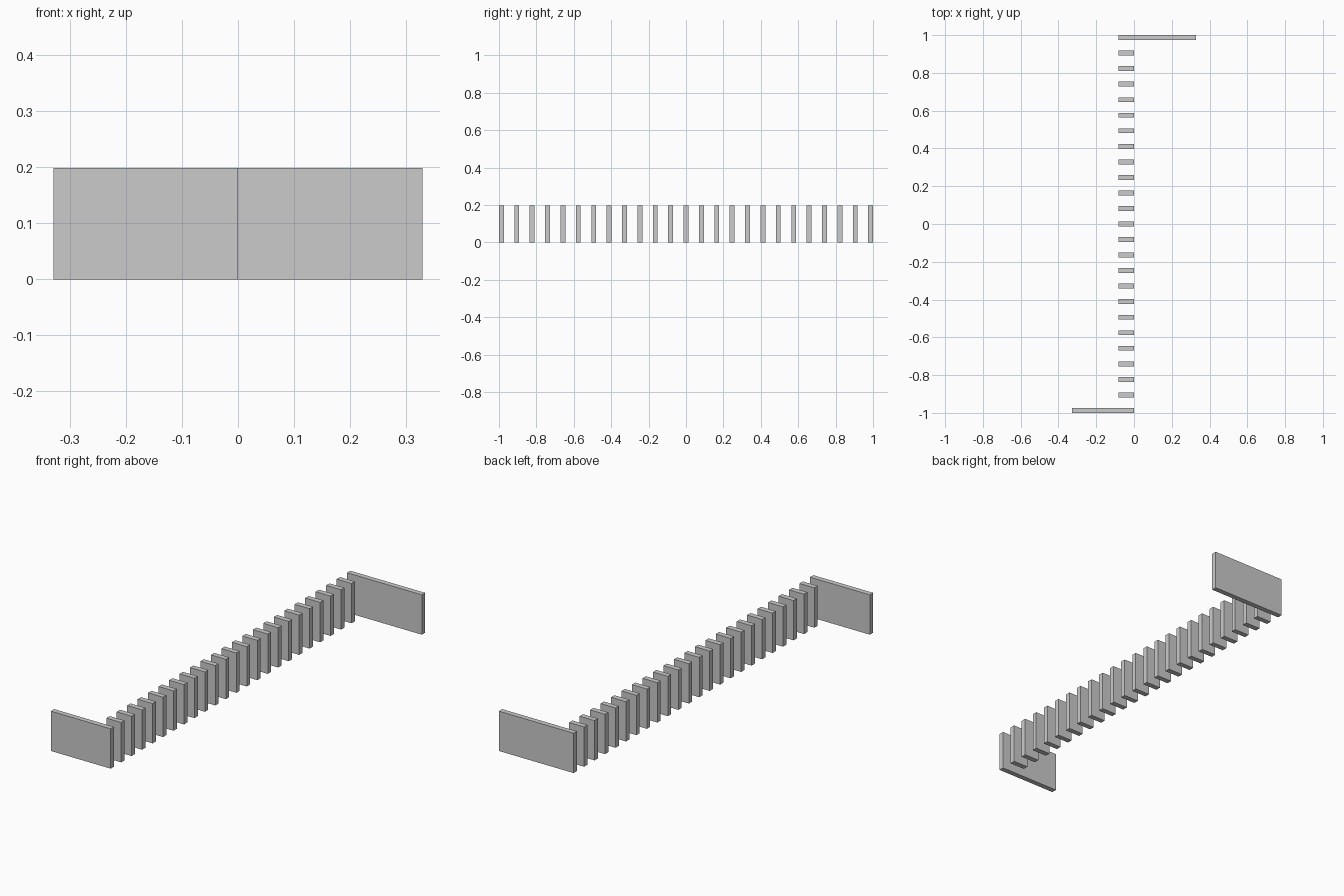
import bpy

if "Cube" in bpy.data.objects:
    bpy.data.objects.remove(bpy.data.objects["Cube"])

HEIGHT = 0.198
THICK = 0.026
COUNT = 25
PITCH = (2.0 - THICK) / (COUNT - 1)


def plate(name, x0, x1, y):
    """Upright flat board standing on z = 0, centred on y."""
    bpy.ops.mesh.primitive_cube_add(size=1, location=((x0 + x1) / 2, y, HEIGHT / 2))
    obj = bpy.context.object
    obj.name = name
    obj.scale = (x1 - x0, THICK, HEIGHT)
    bpy.ops.object.transform_apply(location=False, rotation=False, scale=True)
    return obj


# Row of short slats between the two end plates
for i in range(1, COUNT - 1):
    plate(f"slat_{i:02d}", -0.082, 0.0, -1 + THICK / 2 + i * PITCH)

# Long end plates pointing opposite ways
plate("front_end_plate", -0.329, 0.0, -1 + THICK / 2)
plate("back_end_plate", -0.082, 0.329, 1 - THICK / 2)
